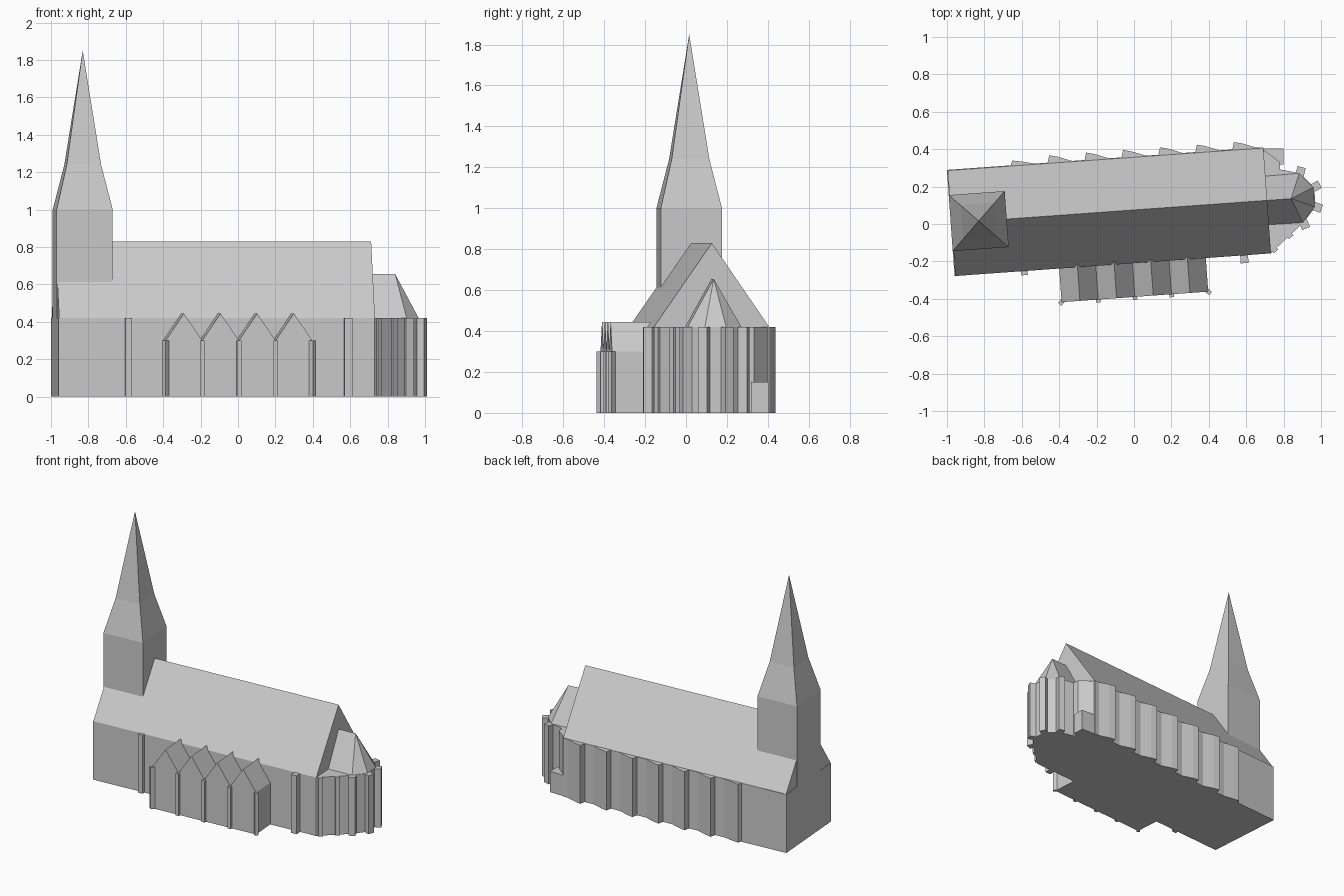
import bpy, bmesh
from math import radians, cos, sin, pi, atan2

if "Cube" in bpy.data.objects:
    bpy.data.objects.remove(bpy.data.objects["Cube"])

TURN = radians(4.1)      # whole church is turned slightly on the plan
MID = 0.075              # centre line of the nave across the plan
EAVE = 0.42


def make(name, verts, faces):
    me = bpy.data.meshes.new(name)
    me.from_pydata(verts, [], faces)
    bm = bmesh.new()
    bm.from_mesh(me)
    bmesh.ops.recalc_face_normals(bm, faces=bm.faces)
    bm.to_mesh(me)
    bm.free()
    ob = bpy.data.objects.new(name, me)
    ob.rotation_euler.z = TURN
    bpy.context.collection.objects.link(ob)
    return ob


def loft(name, rings, tip=None):
    """Skin equal-length rings, closed by a cap or a tip point."""
    n = len(rings[0])
    verts = [p for r in rings for p in r]
    faces = [tuple(range(n))]
    for k in range(len(rings) - 1):
        for i in range(n):
            j = (i + 1) % n
            faces.append((k * n + i, k * n + j, (k + 1) * n + j, (k + 1) * n + i))
    top = (len(rings) - 1) * n
    if tip:
        verts.append(tip)
        faces += [(top + i, top + (i + 1) % n, len(verts) - 1) for i in range(n)]
    else:
        faces.append(tuple(range(top, top + n)))
    return make(name, verts, faces)


def prism(name, plan, z0, z1):
    return loft(name, [[(u, v, z) for u, v in plan] for z in (z0, z1)])


def buttress(name, u, v, ang, depth, width, height):
    """Upright pier whose outer face points along ang."""
    c, s, w = cos(ang), sin(ang), width / 2
    plan = [(u + d * c - t * s, v + d * s + t * c)
            for d, t in ((-0.02, -w), (depth, -w), (depth, w), (-0.02, w))]
    return prism(name, plan, 0, height)


# nave walls and gabled roof
prism("nave_walls", [(-0.977, -0.209), (0.717, -0.209), (0.717, 0.36), (-0.977, 0.36)], 0, EAVE)
gable = [(-0.209, EAVE), (0.356, EAVE), (MID, 0.83)]
loft("nave_roof", [[(u, v, z) for v, z in gable] for u in (-0.973, 0.719)])


# tower with two-stage spire
def square(r, z):
    return [(-0.827 + a * r, MID + b * r, z) for a, b in ((-1, -1), (1, -1), (1, 1), (-1, 1))]


loft("tower_and_spire", [square(0.15, 0.3), square(0.15, 1.0), square(0.092, 1.24)],
     (-0.827, MID, 1.85))

# choir walls with polygonal end
corners = [(0.905, MID - 0.132), (0.975, MID - 0.052), (0.975, MID + 0.052), (0.905, MID + 0.132)]
prism("choir_walls", [(0.70, -0.209), (0.717, -0.209)] + corners
      + [(0.80, 0.235), (0.80, 0.275), (0.717, 0.35), (0.70, 0.35)], 0, EAVE)

# choir roof: short ridge then hipped around the end
eave = [(0.70, MID - 0.13)] + [(u - 0.005, v) for u, v in corners] + [(0.70, MID + 0.13)]
verts = [(u, v, EAVE) for u, v in eave] + [(0.70, MID, 0.655), (0.848, MID, 0.655)]
make("choir_roof", verts, [(0, 1, 2, 3, 4, 5), (0, 1, 7, 6), (1, 2, 7), (2, 3, 7),
                           (3, 4, 7), (4, 5, 6, 7)[:1] + (5, 6, 7), (5, 0, 6)])

# choir buttresses, radiating from the end corners
for u, v in corners:
    buttress("choir_buttress", u, v, atan2(v - MID, u - 0.86), 0.034, 0.045, EAVE)
for t in (0.12, 0.58):
    buttress("choir_side_buttress", 0.717 + 0.188 * t, -0.209 + 0.152 * t,
             radians(-51), 0.012, 0.03, EAVE)

# low annex in the corner between nave and choir
prism("low_annex", [(0.70, 0.26), (0.82, 0.26), (0.826, 0.345), (0.70, 0.355)], 0, 0.15)

# south nave buttresses
buttress("south_buttress", -0.603, -0.209, -pi / 2, 0.022, 0.035, EAVE)
buttress("south_buttress", 0.575, -0.209, -pi / 2, 0.042, 0.042, EAVE)

# north buttresses with one steep and one long flank
for i in range(7):
    u, out = -0.62 + 0.198 * i, 0.025 if i == 0 else 0.039
    prism("north_buttress", [(u - 0.015, 0.34), (u - 0.015, 0.36), (u - 0.004, 0.36 + out),
                             (u + 0.04, 0.357 + out * 0.8), (u + 0.115, 0.36),
                             (u + 0.115, 0.34)], 0, EAVE)

# south aisle: four gabled chapels in a row
START, BAY, FRONT, LOW = -0.416, 0.1965, -0.389, 0.30
outline = [(START, 0), (START + 4 * BAY, 0)]
for i in range(4, 0, -1):
    outline += [(START + i * BAY, LOW), (START + (i - 0.5) * BAY, 0.445)]
outline.append((START, LOW))
loft("south_chapels", [[(u, v, z) for u, z in outline] for v in (FRONT, -0.185)])

# chapel piers, set diagonally at the two ends
for i in range(5):
    ang = -pi / 2 + {0: -pi / 4, 4: pi / 4}.get(i, 0)
    buttress("chapel_pier", START + i * BAY, FRONT, ang, 0.016, 0.024, LOW)
